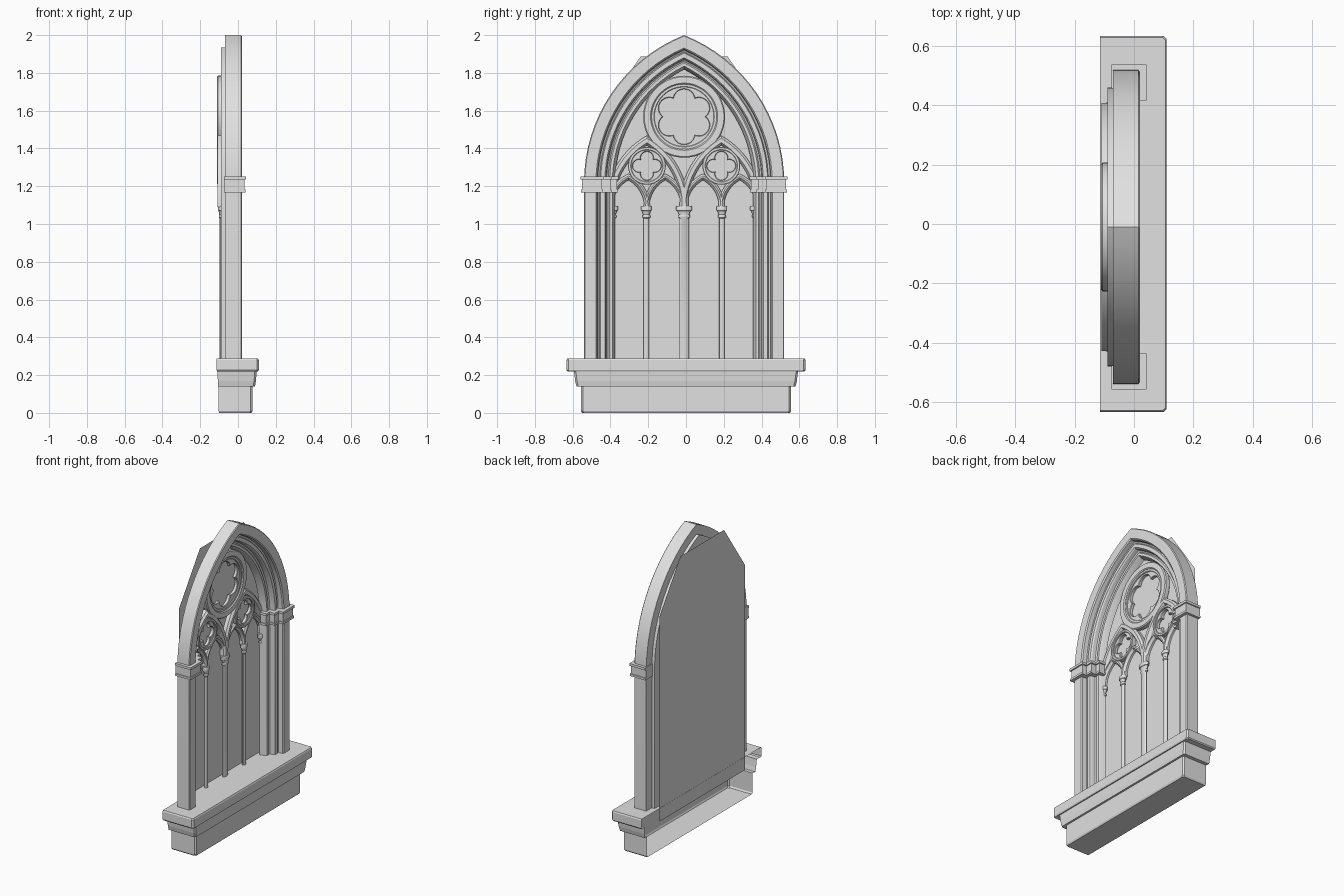
import bpy, bmesh
from math import sin, cos, pi, sqrt, acos

cube = bpy.data.objects.get("Cube")
if cube:
    bpy.data.objects.remove(cube, do_unlink=True)

stone = bpy.data.materials.new("pale_grey_stone")
stone.use_nodes = True
stone.diffuse_color = (0.75, 0.75, 0.75, 1)
stone.node_tree.nodes["Principled BSDF"].inputs["Base Color"].default_value = (0.75, 0.75, 0.75, 1)

YC = -0.01       # centre line of the window
SILL = 0.285     # top of the sill
BACK = -0.113    # plane of the back panel


def finish(name, mesh, smooth=True):
    mesh.materials.clear()
    mesh.materials.append(stone)
    ob = bpy.data.objects.new(name, mesh)
    bpy.context.collection.objects.link(ob)
    if smooth:
        bpy.ops.object.select_all(action='DESELECT')
        ob.select_set(True)
        bpy.context.view_layer.objects.active = ob
        bpy.ops.object.shade_smooth_by_angle(angle=0.5)
    return ob


def from_bmesh(name, bm, smooth=True):
    bmesh.ops.recalc_face_normals(bm, faces=bm.faces[:])
    mesh = bpy.data.meshes.new(name)
    bm.to_mesh(mesh)
    bm.free()
    return finish(name, mesh, smooth)


def loft(name, rings, closed=True, smooth=True):
    """Skin a list of equal-length point rings and cap both ends."""
    bm = bmesh.new()
    vs = [[bm.verts.new(p) for p in r] for r in rings]
    n = len(vs[0])
    for a, b in zip(vs, vs[1:]):
        for i in range(n if closed else n - 1):
            j = (i + 1) % n
            bm.faces.new((a[i], a[j], b[j], b[i]))
    bm.faces.new(vs[0])
    bm.faces.new(vs[-1])
    return from_bmesh(name, bm, smooth)


def arch_path(yc, w, spring, apex, foot, o, steps=16):
    """Pointed arch outline, moved inward by o."""
    h = apex - spring
    c = (h * h - w * w) / (2 * w)
    r = w + c - o
    end = acos(c / r)
    half = [(r * cos(end * i / steps) - c, spring + r * sin(end * i / steps))
            for i in range(steps + 1)]
    if foot < spring:
        half.insert(0, (w - o, foot))
    left = [(yc - y, z) for y, z in half]
    right = [(yc + y, z) for y, z in half[-2::-1]]
    return left + right


def arch(name, yc, w, spring, apex, foot, profile):
    """Sweep a profile of (inward offset, x) along a pointed arch."""
    paths = [[(x, y, z) for y, z in arch_path(yc, w, spring, apex, foot, o)]
             for o, x in profile]
    return loft(name, [list(r) for r in zip(*paths)])


def box(name, x0, x1, y0, y1, z0, z1):
    base = [(x0, y0), (x1, y0), (x1, y1), (x0, y1)]
    return loft(name, [[(x, y, z) for x, y in base] for z in (z0, z1)], smooth=False)


def foil(n, d, r, yc, zc, count=72):
    """Outline of n overlapping round lobes, one pointing up."""
    pts = []
    for i in range(count):
        t = 2 * pi * i / count
        phi = (t + pi / n) % (2 * pi / n) - pi / n
        rho = d * cos(phi) + sqrt(r * r - (d * sin(phi)) ** 2)
        pts.append((yc + rho * sin(t), zc + rho * cos(t)))
    return pts


def circle(r, yc, zc, count=48):
    return [(yc + r * sin(2 * pi * i / count), zc + r * cos(2 * pi * i / count))
            for i in range(count)]


def plate(name, loops, x0, x1, bevel=0.003):
    """Flat filled plate with holes, standing in the window plane."""
    cu = bpy.data.curves.new(name, 'CURVE')
    cu.dimensions, cu.fill_mode = '2D', 'BOTH'
    cu.extrude, cu.bevel_depth, cu.bevel_resolution = (x1 - x0) / 2 - bevel, bevel, 0
    cu.offset = -bevel
    for pts in loops:
        sp = cu.splines.new('POLY')
        sp.points.add(len(pts) - 1)
        for p, (y, z) in zip(sp.points, pts):
            p.co = (y, z, 0, 1)
        sp.use_cyclic_u = True
    tmp = bpy.data.objects.new(name + "_curve", cu)
    bpy.context.collection.objects.link(tmp)
    bpy.context.view_layer.update()
    mesh = bpy.data.meshes.new_from_object(tmp.evaluated_get(bpy.context.evaluated_depsgraph_get()))
    bpy.data.objects.remove(tmp, do_unlink=True)
    for v in mesh.vertices:
        y, z, w = v.co
        v.co = ((x0 + x1) / 2 + w, y, z)
    return finish(name, mesh)


def column(name, yc, r, cap_r):
    """Round shaft with a flared capital and a small foot, as one turned form."""
    turned = [(SILL, r), (1.03, r), (1.035, r + 0.006), (1.045, r + 0.006), (1.05, r + 0.002),
              (1.07, cap_r * 0.85), (1.072, cap_r), (1.092, cap_r), (1.096, cap_r * 0.9)]
    depth = 0.018 / cap_r
    rings = [[(-0.088 + min(depth, 1) * q * cos(2 * pi * k / 16), yc + q * sin(2 * pi * k / 16), z)
              for k in range(16)] for z, q in turned]
    return loft(name, rings)


# Stepped base and sill, open at the back: (z, half width, front x, back x)
steps = [(0, .55, .072, -.10), (.01, .556, .077, -.103), (.14, .556, .077, -.103),
         (.14, .58, .09, -.106), (.17, .587, .095, -.107), (.22, .593, .099, -.108),
         (.22, .628, .106, -.11), (.227, .633, .11, -.114), (.28, .633, .11, -.114),
         (.288, .629, .106, -.114)]
ch = 0.01
loft("base_and_sill", [[(b, -h, z), (f - ch, -h, z), (f, ch - h, z),
                        (f, h - ch, z), (f - ch, h, z), (b, h, z)]
                       for z, h, f, b in steps], closed=False, smooth=False)

# Back panel with a clipped top
bm = bmesh.new()
bm.faces.new([bm.verts.new((BACK, YC + y, z)) for y, z in
              [(-.45, .2), (.45, .2), (.45, 1.57), (.23, 1.887), (-.23, 1.887), (-.45, 1.57)]])
from_bmesh("back_panel", bm, False)

# Main moulded arch with its jambs
arch("main_arch", YC, 0.53, 1.22, 2.0, SILL,
     [(0, -.07), (0, .015), (.005, .02), (.063, .02), (.07, .013), (.073, -.015),
      (.083, -.022), (.088, -.012), (.11, -.012), (.116, -.02), (.119, -.045),
      (.128, -.052), (.135, -.045), (.15, -.045), (.156, -.055), (.165, -.09),
      (.06, -.09), (.06, -.07)])

# Stepped bands at the springing of the arch
for side, s in (("right", -1), ("left", 1)):
    for i, (a, b, front) in enumerate([(.54, .435, .034), (.437, .39, .002), (.392, .355, -.035)]):
        for part, z0, z1, grow in (("core", 1.18, 1.238, 0), ("top", 1.236, 1.252, .008),
                                   ("foot", 1.168, 1.182, .006)):
            y0, y1 = sorted((YC + s * (a + (grow if i == 0 else 0)), YC + s * (b - grow)))
            box(f"{side}_band_{i + 1}_{part}", -.075, front + grow, y0, y1, z0, z1)

# Mullion columns
for i, (off, r, cap) in enumerate([(-.385, .02, .036), (-.2, .015, .028), (0, .025, .042),
                                   (.2, .015, .028), (.385, .02, .036)]):
    column(f"mullion_{i + 1}", YC + off, r, cap)

# Four small lancet arches
for i, off in enumerate((-.295, -.1, .1, .295)):
    arch(f"lancet_arch_{i + 1}", YC + off, 0.1, 1.09, 1.25, 1.09,
         [(-.014, -.108), (-.014, -.088), (-.004, -.08), (.004, -.08), (.016, -.095), (.016, -.108)])

# Paired arches, each holding a four-lobed light
for side, s in (("right", -1), ("left", 1)):
    yc, zc = YC + s * .197, 1.308
    arch(f"{side}_paired_arch", yc, 0.197, 1.09, 1.44, 1.09,
         [(-.024, -.109), (-.024, -.085), (-.012, -.073), (.008, -.073), (.02, -.092), (.02, -.109)])
    plate(f"{side}_four_lobed_rim", [circle(.1, yc, zc), circle(.083, yc, zc)], -.11, -.076)
    plate(f"{side}_four_lobed_light", [circle(.09, yc, zc), foil(4, .042, .033, yc, zc)], -.109, -.086)

# Large round light with six lobes
zc = 1.568
plate("rose_rim", [circle(.217, YC, zc), circle(.172, YC, zc)], -.112, -.075, .006)
plate("rose_inner_rim", [circle(.18, YC, zc), circle(.157, YC, zc)], -.112, -.083)
plate("rose_lobes", [circle(.165, YC, zc), foil(6, .09, .056, YC, zc)], -.112, -.09)
